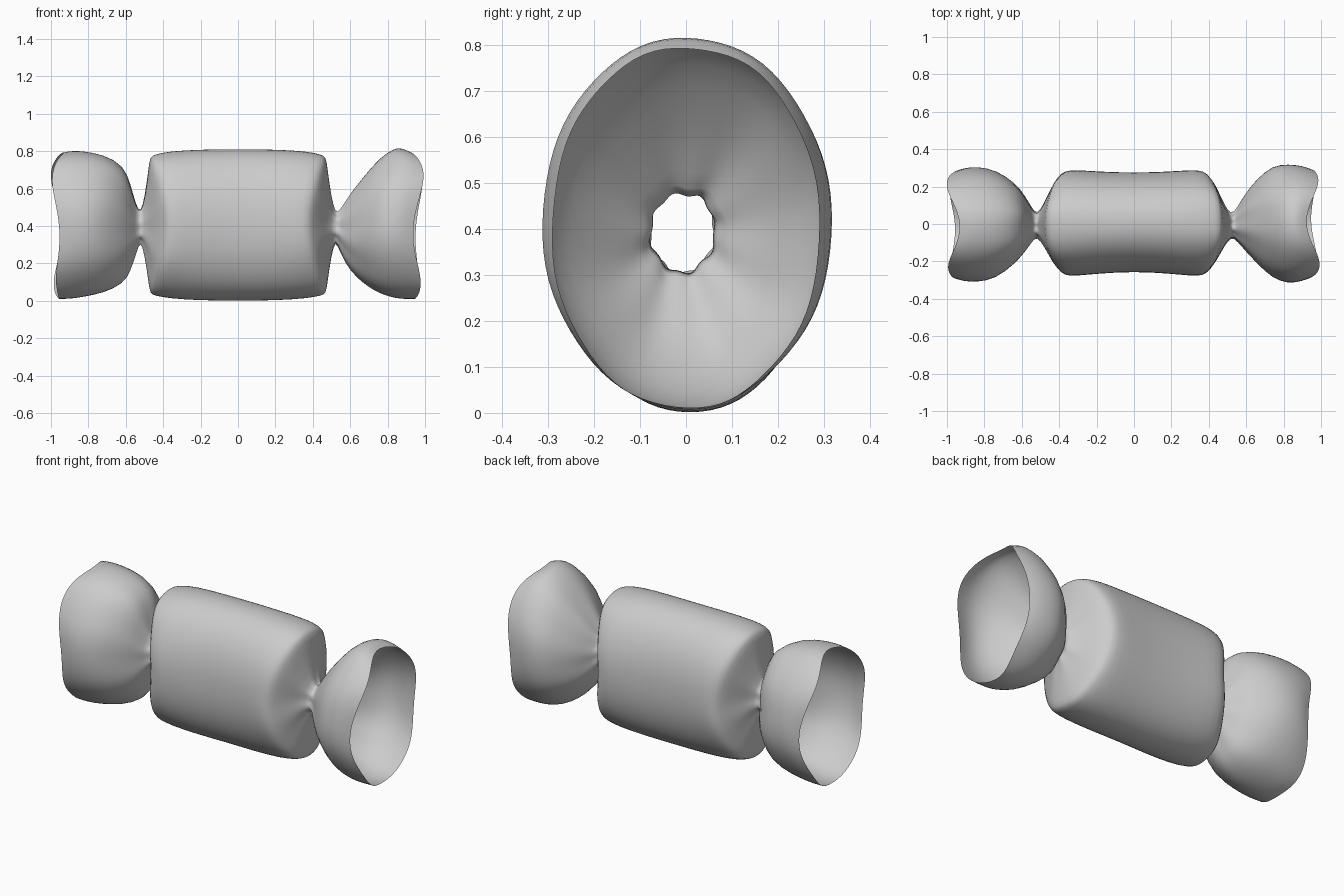
import bpy, bmesh, math

SIDES = 40

# Sections along the wrapper:
# x at the sides, x at top/bottom, y min, y max, z min, z max, roundness, pleat depth
BODY_HALF = [
    (0.00, 0.00, -0.255, 0.275, 0.00, 0.812, 2.15, 0.0),
    (0.18, 0.20, -0.265, 0.280, 0.00, 0.810, 2.15, 0.0),
    (0.31, 0.37, -0.280, 0.292, 0.01, 0.803, 2.15, 0.005),
    (0.37, 0.445, -0.280, 0.288, 0.023, 0.788, 2.1, 0.012),
    (0.40, 0.472, -0.25, 0.26, 0.03, 0.78, 2.1, 0.02),
    (0.435, 0.480, -0.205, 0.205, 0.10, 0.71, 2.0, 0.05),
    (0.475, 0.498, -0.135, 0.125, 0.22, 0.58, 2.0, 0.10),
    (0.52, 0.520, -0.065, 0.045, 0.33, 0.47, 2.0, 0.12),
]
RIGHT_END = [
    (0.555, 0.545, -0.10, 0.10, 0.25, 0.49, 2.0, 0.10),
    (0.60, 0.60, -0.155, 0.18, 0.15, 0.585, 2.0, 0.06),
    (0.66, 0.67, -0.22, 0.25, 0.085, 0.67, 2.0, 0.03),
    (0.74, 0.76, -0.295, 0.318, 0.03, 0.775, 2.0, 0.015),
    (0.83, 0.85, -0.322, 0.324, 0.008, 0.823, 2.0, 0.01),
    (0.91, 0.90, -0.312, 0.315, 0.005, 0.822, 2.0, 0.01),
    (0.965, 0.955, -0.295, 0.295, 0.005, 0.80, 2.05, 0.015),
]
LEFT_END = [
    (0.55, 0.545, -0.11, 0.10, 0.24, 0.52, 2.0, 0.10),
    (0.59, 0.575, -0.165, 0.165, 0.15, 0.64, 2.0, 0.06),
    (0.635, 0.61, -0.215, 0.225, 0.085, 0.735, 2.0, 0.03),
    (0.74, 0.72, -0.300, 0.295, 0.035, 0.79, 2.0, 0.015),
    (0.85, 0.84, -0.315, 0.310, 0.015, 0.805, 2.0, 0.01),
    (0.92, 0.91, -0.310, 0.305, 0.005, 0.808, 2.0, 0.01),
    (0.970, 0.965, -0.295, 0.292, 0.005, 0.80, 2.05, 0.015),
]


def signed_power(v, p):
    return math.copysign(abs(v) ** p, v)


def ring(bm, row, side, wave):
    xs, xt, y0, y1, z0, z1, power, pleat = row
    verts = []
    for i in range(SIDES):
        a = 2 * math.pi * i / SIDES
        c, s = math.cos(a), math.sin(a)
        fold = 1 - pleat * (0.5 + 0.5 * math.cos(8 * a + side)) \
                 - 0.4 * pleat * (0.5 + 0.5 * math.sin(5 * a))
        x = xs + (xt - xs) * abs(s) ** 1.5
        # uneven edge of the open ends
        x += wave * (0.020 * math.cos(4 * a + math.pi) +
                     0.014 * math.sin(3 * a + 0.5 * side))
        y = (y0 + y1) / 2 + (y1 - y0) / 2 * fold * signed_power(c, 2 / power)
        z = (z0 + z1) / 2 + (z1 - z0) / 2 * fold * signed_power(s, 2 / power)
        verts.append(bm.verts.new((side * x, y, z)))
    return verts


def waves(rows):
    return [max(0.0, (r[0] - 0.75) / 0.21) for r in rows]


# Candy wrapper: one open skin lofted from left rim to right rim
bm = bmesh.new()
left = BODY_HALF[1:] + LEFT_END
right = BODY_HALF + RIGHT_END
rings = [ring(bm, r, -1, w) for r, w in zip(reversed(left), reversed(waves(left)))]
rings += [ring(bm, r, 1, w) for r, w in zip(right, waves(right))]
for a, b in zip(rings, rings[1:]):
    for i in range(SIDES):
        j = (i + 1) % SIDES
        bm.faces.new((a[i], a[j], b[j], b[i]))
bmesh.ops.recalc_face_normals(bm, faces=bm.faces)

mesh = bpy.data.meshes.new("candy_wrapper")
bm.to_mesh(mesh)
bm.free()
mesh.polygons.foreach_set("use_smooth", [True] * len(mesh.polygons))
wrapper = bpy.data.objects.new("candy_wrapper", mesh)
bpy.context.collection.objects.link(wrapper)

# Soft wrapper surface
sub = wrapper.modifiers.new("soften", 'SUBSURF')
sub.levels = 1
sub.render_levels = 1
